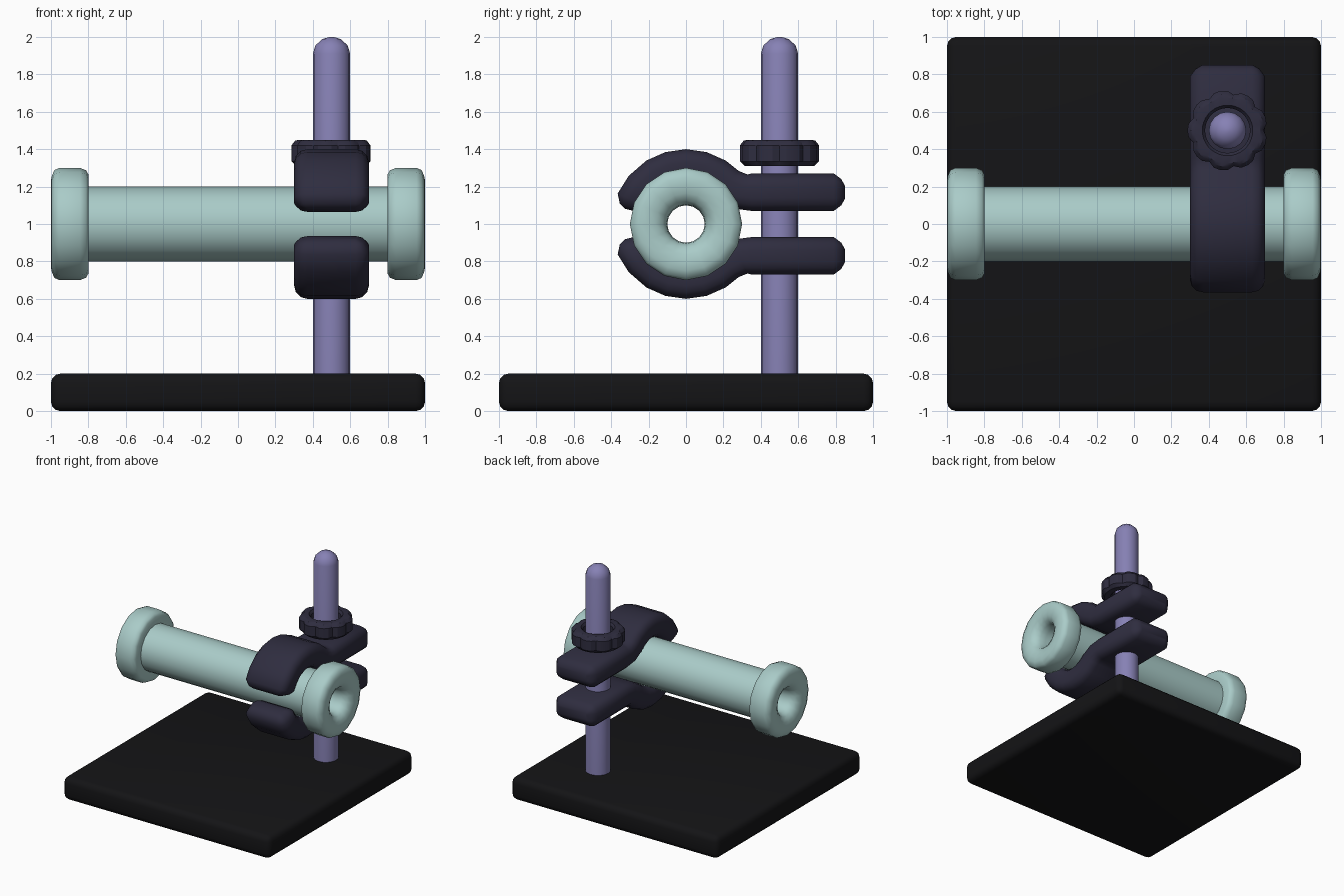
import bpy, bmesh, math
from mathutils import Matrix, Vector

if "Cube" in bpy.data.objects:
    bpy.data.objects.remove(bpy.data.objects["Cube"])


def material(name, rgb):
    m = bpy.data.materials.new(name)
    m.diffuse_color = (*rgb, 1)
    m.use_nodes = True
    m.node_tree.nodes["Principled BSDF"].inputs["Base Color"].default_value = m.diffuse_color
    return m


BLACK = material("black", (0.007, 0.007, 0.008))
DARK = material("dark_violet", (0.028, 0.026, 0.05))
VIOLET = material("violet", (0.24, 0.22, 0.46))
TEAL = material("pale_teal", (0.40, 0.60, 0.58))


def finish(bm, name, mat, angle=50):
    bmesh.ops.recalc_face_normals(bm, faces=bm.faces)
    me = bpy.data.meshes.new(name)
    bm.to_mesh(me)
    bm.free()
    ob = bpy.data.objects.new(name, me)
    bpy.context.collection.objects.link(ob)
    me.materials.append(mat)
    bpy.ops.object.select_all(action='DESELECT')
    ob.select_set(True)
    bpy.context.view_layer.objects.active = ob
    bpy.ops.object.shade_smooth_by_angle(angle=math.radians(angle))
    return ob


def loft(bm, rings, closed=False):
    """Skin a list of point rings; join the last to the first, or cap both ends."""
    vs = [[bm.verts.new(p) for p in r] for r in rings]
    n = len(vs[0])
    pairs = list(zip(vs, vs[1:])) + ([(vs[-1], vs[0])] if closed else [])
    for a, b in pairs:
        for i in range(n):
            j = (i + 1) % n
            bm.faces.new((a[i], a[j], b[j], b[i]))
    if not closed:
        bm.faces.new(vs[0])
        bm.faces.new(vs[-1])


def lathe(name, profile, mat, matrix, n=16, closed=False, wave=None, angle=50):
    rings = []
    for r, h in profile:
        ring = []
        for i in range(n):
            a = 2 * math.pi * i / n
            q = r * (wave(i) if wave and r > 0.19 else 1)
            ring.append(matrix @ Vector((q * math.cos(a), q * math.sin(a), h)))
        rings.append(ring)
    bm = bmesh.new()
    loft(bm, rings, closed)
    return finish(bm, name, mat, angle)


# Base plate with rounded edges
bm = bmesh.new()
bmesh.ops.create_cube(bm, size=1, matrix=Matrix.Translation((0, 0, 0.1)) @ Matrix.Diagonal((2, 2, 0.2, 1)))
bmesh.ops.bevel(bm, geom=bm.edges[:], offset=0.05, segments=3, profile=0.5, affect='EDGES')
finish(bm, "base_plate", BLACK)

# Upright rod with domed tip
lathe("upright_rod",
      [(0.1, 0.18), (0.1, 1.91), (0.086, 1.955), (0.05, 1.988), (0.012, 2.0)],
      VIOLET, Matrix.Translation((0.5, 0.5, 0)))

# Hollow flanged tube: half profile mirrored along its axis
half = [(0.2, 0.8), (0.265, 0.8), (0.287, 0.812), (0.3, 0.845), (0.3, 0.955), (0.288, 0.982),
        (0.25, 0.998), (0.21, 1.0), (0.165, 0.993), (0.125, 0.97), (0.105, 0.93), (0.1, 0.88)]
profile = half + [(r, -h) for r, h in reversed(half)]
lathe("flanged_tube", profile, TEAL,
      Matrix.Translation((0, 0, 1)) @ Matrix.Rotation(math.pi / 2, 4, 'Y'), n=16, closed=True)


def section(w, t, rad):
    """Rounded rectangle as (across, through) pairs."""
    pts = []
    for k, (sx, sy) in enumerate([(1, 1), (-1, 1), (-1, -1), (1, -1)]):
        for s in range(4):
            a = math.pi / 2 * (k + s / 3)
            pts.append((sx * (w - rad) + rad * math.cos(a), sy * (t - rad) + rad * math.sin(a)))
    return pts


# Clamp jaws: curved over the tube, then a straight arm past the rod
stations = []  # y, z above tube axis, direction of the outer side, edge inset
for deg, inset in [(166, 0.065), (163, 0.03), (156, 0), (140, 0), (122, 0), (106, 0),
                   (90, 0), (74, 0), (58, 0), (45, 0)]:
    a = math.radians(deg)
    stations.append((0.3 * math.cos(a), 0.3 * math.sin(a), a, inset))
for y, deg, inset in [(0.285, 64, 0), (0.35, 90, 0), (0.79, 90, 0), (0.83, 90, 0.03), (0.85, 90, 0.065)]:
    stations.append((y, 0.175 if y < 0.3 else 0.17, math.radians(deg), inset))

for name, sign in [("upper_jaw", 1), ("lower_jaw", -1)]:
    rings = []
    for y, z, a, inset in stations:
        rad = max(0.07 - inset, 0.015)
        rings.append([(0.5 + u, y + v * math.cos(a), 1 + sign * (z + v * math.sin(a)))
                      for u, v in section(0.2 - inset, 0.1 - inset, rad)])
    bm = bmesh.new()
    loft(bm, rings)
    finish(bm, name, DARK)

# Scalloped tightening nut around the rod
lathe("tightening_nut",
      [(0.12, 1.33), (0.135, 1.31), (0.185, 1.31), (0.215, 1.335), (0.215, 1.42),
       (0.195, 1.445), (0.175, 1.45), (0.135, 1.45), (0.12, 1.43)],
      DARK, Matrix.Translation((0.5, 0.5, 0)), n=36, closed=True,
      wave=lambda i: (0.9, 0.985, 1.0, 0.985)[i % 4], angle=30)
